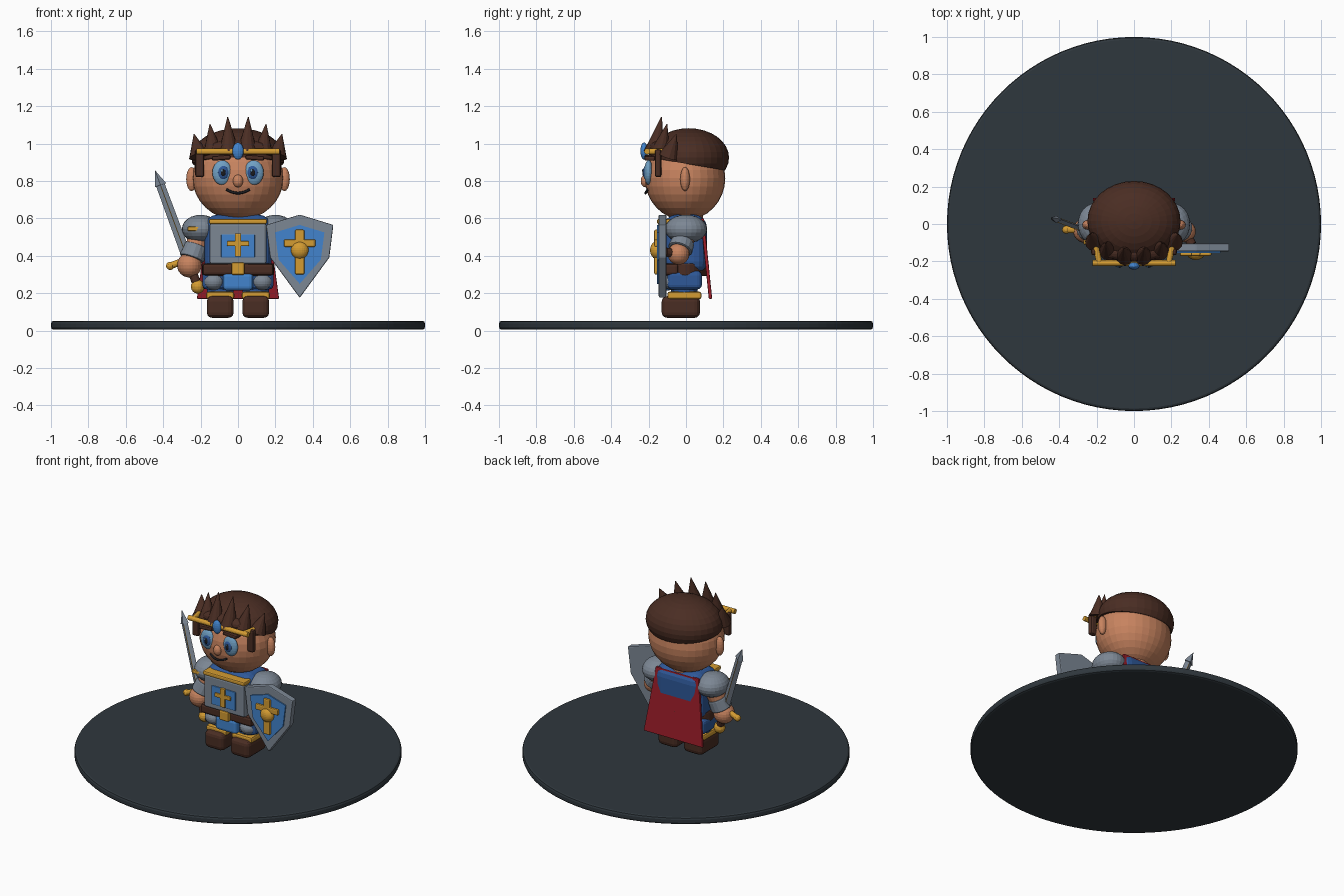
import bpy, bmesh, math
from mathutils import Vector, Matrix

if "Cube" in bpy.data.objects:
    bpy.data.objects.remove(bpy.data.objects["Cube"])


def mat(name, r, g, b):
    lin = lambda c: ((c / 255 + 0.055) / 1.055) ** 2.4 if c > 10 else c / 255 / 12.92
    m = bpy.data.materials.new(name)
    m.diffuse_color = (lin(r), lin(g), lin(b), 1)
    m.use_nodes = True
    m.node_tree.nodes["Principled BSDF"].inputs["Base Color"].default_value = m.diffuse_color
    return m


SLATE = mat("dark_slate", 47, 55, 61)
SKIN = mat("skin", 199, 131, 95)
BROWN = mat("dark_brown", 74, 45, 35)
BLUE = mat("cloth_blue", 46, 88, 152)
BRIGHT = mat("bright_blue", 66, 132, 205)
GOLD = mat("gold", 212, 156, 50)
STEEL = mat("steel", 124, 135, 148)
RED = mat("cape_red", 152, 28, 40)
EYE = mat("eye_blue", 112, 160, 196)
BLACK = mat("black", 28, 28, 32)


def finish(name, bm, m, bevel=0, segs=2):
    bmesh.ops.recalc_face_normals(bm, faces=bm.faces)
    me = bpy.data.meshes.new(name)
    bm.to_mesh(me)
    bm.free()
    me.materials.append(m)
    ob = bpy.data.objects.new(name, me)
    bpy.context.collection.objects.link(ob)
    if bevel:
        b = ob.modifiers.new("round", 'BEVEL')
        b.width, b.segments, b.limit_method = bevel, segs, 'ANGLE'
    return ob


def ball(name, c, r, m, u=24, v=12, cut=None):
    bm = bmesh.new()
    bmesh.ops.create_uvsphere(bm, u_segments=u, v_segments=v, radius=1)
    bmesh.ops.transform(bm, matrix=Matrix.Translation(c) @ Matrix.Diagonal((*r, 1)), verts=bm.verts)
    if cut:  # drop everything below the plane and close the opening
        g = bm.verts[:] + bm.edges[:] + bm.faces[:]
        res = bmesh.ops.bisect_plane(bm, geom=g, plane_co=cut[0], plane_no=cut[1], clear_inner=True)
        edges = [e for e in res['geom_cut'] if isinstance(e, bmesh.types.BMEdge)]
        bmesh.ops.contextual_create(bm, geom=edges)
    return finish(name, bm, m)


def box(name, lo, hi, m, bevel=0.008, segs=2, rot=None):
    lo, hi = Vector(lo), Vector(hi)
    bm = bmesh.new()
    bmesh.ops.create_cube(bm, size=1)
    M = Matrix.Translation((lo + hi) / 2) @ (rot or Matrix()) @ Matrix.Diagonal((*(hi - lo), 1))
    bmesh.ops.transform(bm, matrix=M, verts=bm.verts)
    return finish(name, bm, m, bevel, segs)


def rod(name, a, b, r1, r2, m, n=16, flat=1, bevel=0):
    """Cone or cylinder from a to b; flat squashes its depth."""
    a, b = Vector(a), Vector(b)
    d = (b - a).normalized()
    side = Vector((0, 1, 0)).cross(d).normalized()
    R = Matrix((side, d.cross(side), d)).transposed().to_4x4()
    bm = bmesh.new()
    bmesh.ops.create_cone(bm, cap_ends=True, segments=n, radius1=r1, radius2=r2, depth=(b - a).length)
    M = Matrix.Translation((a + b) / 2) @ R @ Matrix.Diagonal((1, flat, 1, 1))
    bmesh.ops.transform(bm, matrix=M, verts=bm.verts)
    return finish(name, bm, m, bevel)


def plate(name, outline, y0, y1, m, bevel=0):
    """Front-facing (x, z) outline extruded from y0 to y1."""
    bm = bmesh.new()
    f = bm.faces.new([bm.verts.new((x, y0, z)) for x, z in outline])
    ext = bmesh.ops.extrude_face_region(bm, geom=[f])
    bmesh.ops.translate(bm, vec=(0, y1 - y0, 0),
                        verts=[v for v in ext['geom'] if isinstance(v, bmesh.types.BMVert)])
    return finish(name, bm, m, bevel)


# Round stand
rod("stand", (0, 0, 0.005), (0, 0, 0.052), 1, 1, SLATE, 96, bevel=0.014)

# Legs, boots and thigh guards
for s, side in ((-1, "right"), (1, "left")):
    x = s * 0.095
    box(side + "_boot", (x - 0.072, -0.13, 0.068), (x + 0.072, 0.075, 0.185), BROWN, 0.03, 3)
    box(side + "_boot_cuff", (x - 0.075, -0.1, 0.168), (x + 0.075, 0.083, 0.208), GOLD, 0.012)
    rod(side + "_leg", (x, -0.01, 0.18), (x, -0.01, 0.32), 0.07, 0.075, BLUE)
    ball(side + "_thigh_guard", (s * 0.13, -0.075, 0.262), (0.055, 0.05, 0.045), STEEL)

# Body
box("tunic_skirt", (-0.19, -0.1, 0.22), (0.19, 0.085, 0.32), BLUE, 0.025, 3)
box("tunic_front_panel", (-0.08, -0.135, 0.215), (0.08, -0.07, 0.31), BRIGHT, 0.02, 3)
box("torso", (-0.18, -0.12, 0.3), (0.18, 0.112, 0.62), BLUE, 0.07, 4)
rod("belt", (0, -0.005, 0.292), (0, -0.005, 0.36), 0.192, 0.192, BROWN, 32, 0.66, 0.008)
box("belt_front", (-0.19, -0.132, 0.295), (0.19, -0.04, 0.358), BROWN, 0.015)
box("belt_buckle", (-0.035, -0.155, 0.297), (0.035, -0.12, 0.365), GOLD, 0.01)
box("breastplate", (-0.152, -0.15, 0.355), (0.152, -0.08, 0.575), STEEL, 0.012)
box("collar_trim", (-0.155, -0.155, 0.57), (0.155, -0.08, 0.597), GOLD, 0.008)
box("chest_panel", (-0.09, -0.158, 0.39), (0.09, -0.145, 0.515), BRIGHT, 0.004)
box("chest_cross_upright", (-0.017, -0.17, 0.395), (0.017, -0.15, 0.52), GOLD, 0.005)
box("chest_cross_bar", (-0.06, -0.169, 0.452), (0.06, -0.15, 0.478), GOLD, 0.005)
rod("neck", (0, 0, 0.56), (0, 0, 0.64), 0.09, 0.09, SKIN)

# Cape hanging from the shoulders
bm = bmesh.new()
vs = [bm.verts.new((x, y + d, z)) for d in (0, 0.018)
      for x, y, z in ((-0.16, 0.078, 0.6), (0.16, 0.078, 0.6), (0.22, 0.122, 0.17), (-0.22, 0.122, 0.17))]
for q in ((0, 1, 2, 3), (7, 6, 5, 4), (0, 4, 5, 1), (1, 5, 6, 2), (2, 6, 7, 3), (3, 7, 4, 0)):
    bm.faces.new([vs[i] for i in q])
finish("cape", bm, RED, 0.005)

# Arms
for side, s, hand, r in (("right", -1, (-0.26, -0.035, 0.35), 0.066), ("left", 1, (0.272, -0.04, 0.41), 0.058)):
    sh, hv = Vector((s * 0.2, 0, 0.52)), Vector(hand)
    ball(side + "_shoulder_guard", (s * 0.2, 0, 0.543), (0.1, 0.113, 0.076), STEEL)
    rod(side + "_arm", sh, hv, 0.06, 0.05, SKIN)
    rod(side + "_bracer", sh.lerp(hv, 0.38), sh.lerp(hv, 0.8), 0.062, 0.068, STEEL, bevel=0.008)
    ball(side + "_hand", hand, (r, r, r), SKIN)
box("shoulder_trim", (-0.27, -0.11, 0.533), (-0.2, -0.085, 0.556), GOLD, 0.006)

# Sword, laid out along one line from pommel to tip
tip, pom = Vector((-0.443, 0.035, 0.855)), Vector((-0.215, -0.05, 0.235))
at = lambda t: pom.lerp(tip, t)
rod("sword_grip", pom, at(0.24), 0.024, 0.024, BROWN, 12)
ball("sword_pommel", pom, (0.037, 0.035, 0.037), GOLD, 16, 8)
g, across = at(0.235), Vector((0.94, 0, 0.345))
rod("sword_guard", g - across * 0.1, g + across * 0.1, 0.018, 0.018, GOLD, 12)
for s in (-1, 1):
    ball("guard_knob", g + across * 0.1 * s, (0.022, 0.022, 0.022), GOLD, 12, 8)
rod("sword_blade", at(0.25), at(0.88), 0.027, 0.024, STEEL, 4, 0.5)
rod("sword_tip", at(0.875), tip, 0.032, 0.001, STEEL, 4, 0.6)
rod("blade_inlay", at(0.26), at(0.86), 0.009, 0.008, GOLD, 4, 1.75)

# Shield
half = ((0.18, 0.565), (0.158, 0.39))
inner = ((0.132, 0.525), (0.113, 0.38))


def crest(top, pts, bottom, cx=0.33):
    right = [(cx + x, z) for x, z in pts]
    left = [(cx - x, z) for x, z in reversed(pts)]
    return [(cx, top)] + right + [(cx, bottom)] + left


plate("shield", crest(0.62, half, 0.175), -0.105, -0.146, STEEL, 0.006)
plate("shield_field", crest(0.565, inner, 0.25), -0.14, -0.154, BRIGHT)
box("shield_cross_upright", (0.305, -0.17, 0.3), (0.355, -0.15, 0.54), GOLD, 0.008)
box("shield_cross_bar", (0.245, -0.17, 0.448), (0.415, -0.15, 0.488), GOLD, 0.008)
ball("shield_boss", (0.33, -0.158, 0.43), (0.047, 0.034, 0.047), GOLD)
rod("shield_strap", (0.272, -0.04, 0.41), (0.31, -0.11, 0.42), 0.025, 0.025, BROWN, 12)

# Head and face
ball("head", (0, -0.005, 0.815), (0.243, 0.215, 0.225), SKIN, 32, 16)
ball("nose", (0, -0.218, 0.8), (0.027, 0.024, 0.034), SKIN, 16, 10)
for s, side in ((-1, "right"), (1, "left")):
    ball(side + "_ear", (s * 0.248, -0.005, 0.81), (0.029, 0.026, 0.064), SKIN, 16, 10)
    ball(side + "_eye", (s * 0.085, -0.2, 0.845), (0.052, 0.024, 0.066), EYE)
    ball(side + "_iris", (s * 0.08, -0.212, 0.845), (0.031, 0.018, 0.04), BLUE, 20, 10)
    ball(side + "_pupil", (s * 0.079, -0.219, 0.845), (0.016, 0.015, 0.024), BLACK, 16, 8)
    ball(side + "_eye_glint", (s * 0.079 - 0.006, -0.231, 0.856), (0.006, 0.005, 0.008), EYE, 10, 6)
    box(side + "_eyebrow", (s * 0.09 - 0.05, -0.222, 0.912), (s * 0.09 + 0.05, -0.165, 0.936), BROWN, 0.008,
        rot=Matrix.Rotation(s * 0.08, 4, 'Y'))
    box(side + "_sideburn", (s * 0.205 - 0.024, -0.167, 0.82), (s * 0.205 + 0.024, -0.132, 0.97), BROWN, 0.012)

# Smile as a bevelled curve
cu = bpy.data.curves.new("mouth", 'CURVE')
cu.dimensions, cu.bevel_depth, cu.bevel_resolution, cu.use_fill_caps = '3D', 0.007, 2, True
sp = cu.splines.new('POLY')
sp.points.add(8)
for i, p in enumerate(sp.points):
    t = i / 4 - 1
    p.co = (0.062 * t, -0.216 + 0.012 * t * t, 0.735 + 0.02 * t * t, 1)
cu.materials.append(BLACK)
bpy.context.collection.objects.link(bpy.data.objects.new("mouth", cu))

# Hair cap with a sloping lower edge, and a row of spikes
ball("hair_cap", (0, 0.015, 0.925), (0.249, 0.215, 0.157), BROWN, 32, 16,
     cut=((0, 0.22, 0.855), Vector((0, 0.17, 1)).normalized()))
for x, z in ((0.235, 1.05), (0.15, 1.105), (0.055, 1.143)):
    for s in (-1, 1):
        y = -0.175 + 1.5 * x * x
        rod("hair_spike", (s * x * 0.88, y, 0.955 - 0.1 * x), (s * x, y + 0.04, z), 0.056, 0.002, BROWN, 12)
ball("hair_fringe", (0, -0.15, 0.975), (0.17, 0.05, 0.045), BROWN, 20, 10)

# Circlet with a gem
rod("circlet_front", (-0.222, -0.208, 0.958), (0.222, -0.208, 0.958), 0.016, 0.016, GOLD, 12)
for s in (-1, 1):
    rod("circlet_side", (s * 0.185, -0.21, 0.958), (s * 0.212, -0.085, 0.958), 0.016, 0.016, GOLD, 12)
ball("circlet_gem", (0, -0.224, 0.96), (0.03, 0.02, 0.046), BRIGHT, 16, 10)
